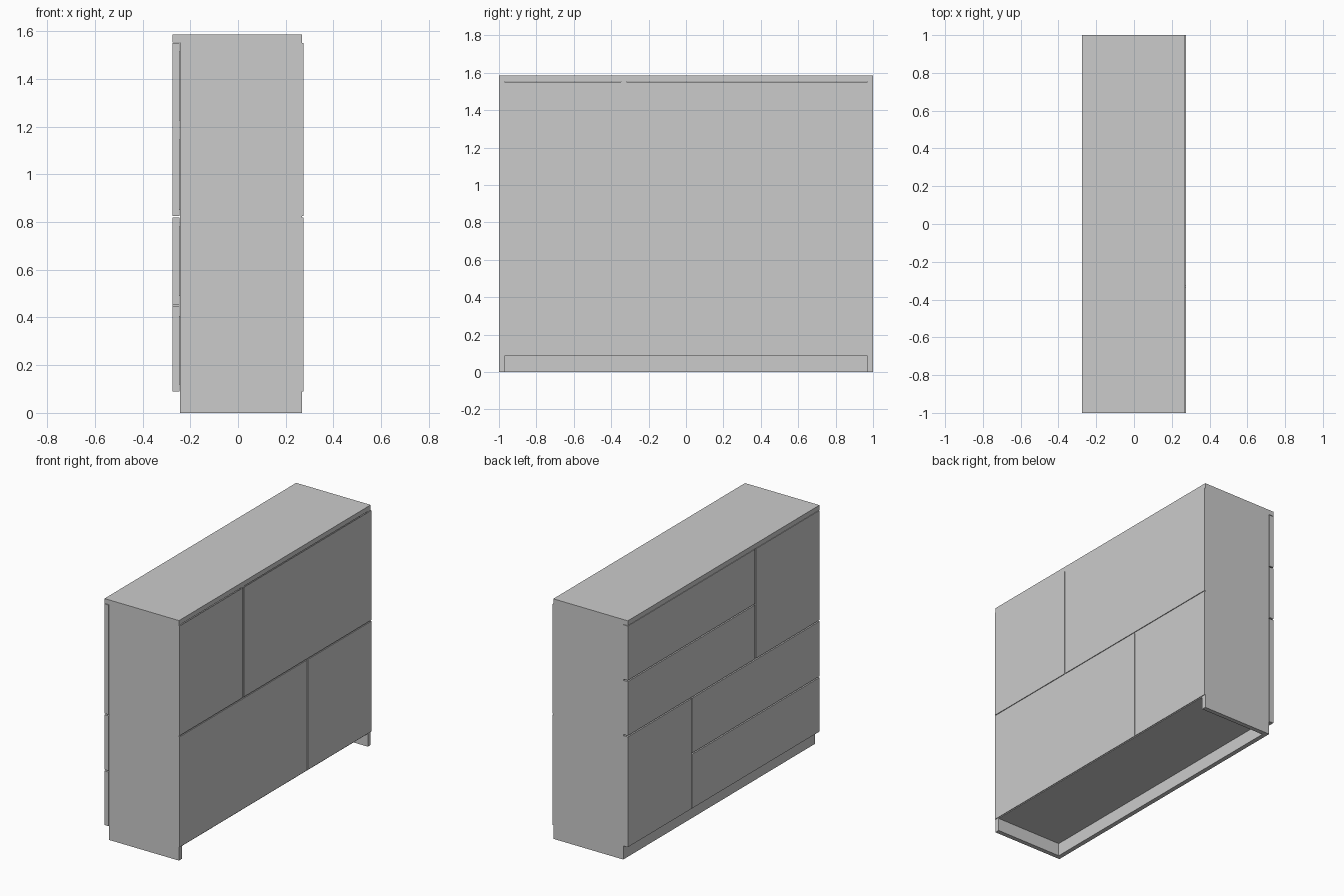
import bpy

if "Cube" in bpy.data.objects:
    bpy.data.objects.remove(bpy.data.objects["Cube"])

T = 0.03            # board thickness
XF, XB = -0.242, 0.269   # carcass front and rear planes
GAP = 0.004         # half of the reveal between fronts


def box(name, x, y, z):
    """Board spanning the given (min, max) ranges."""
    bpy.ops.mesh.primitive_cube_add(size=1)
    ob = bpy.context.object
    ob.name = name
    ob.location = [(a + b) / 2 for a, b in (x, y, z)]
    ob.scale = [b - a for a, b in (x, y, z)]
    bpy.ops.object.transform_apply(location=True, rotation=True, scale=True)
    return ob


def drawer_box(name, y, z):
    """Open drawer body sitting behind a drawer front."""
    t, x0, x1 = 0.015, -0.245, 0.22
    for i, s in enumerate((y[0], y[1] - t)):
        box(f"{name}_side_{i}", (x0, x1), (s, s + t), z)
    box(f"{name}_rear", (x1 - t, x1), (y[0] + t, y[1] - t), z)
    box(f"{name}_base", (x0, x1 - t), (y[0] + t, y[1] - t), (z[0] + 0.01, z[0] + 0.02))


# Carcass: top, two sides running to the floor, bottom, middle shelf
box("top_board", (-0.275, XB), (-1, 1), (1.553, 1.585))
for name, y in (("side_a", -1), ("side_b", 1 - T)):
    box(name, (XF, XB), (y, y + T), (0, 1.553))
inner = (-1 + T, 1 - T)
box("bottom_board", (XF, XB), inner, (0.085, 0.113))
box("middle_shelf", (XF, XB), inner, (0.805, 0.837))
box("plinth", (XF, XF + T), inner, (0, 0.085))

# Staggered upright dividers
box("lower_divider", (XF, XB), (0.333 - T / 2, 0.333 + T / 2), (0.113, 0.805))
box("upper_divider", (XF, XB), (-0.333 - T / 2, -0.333 + T / 2), (0.837, 1.553))

# Rows: z range, split position, drawer split height, side of drawers, drawer heights
rows = [
    ("lower", (0.09, 0.818), 0.333, 0.451, -1, ((0.12, 0.405), (0.49, 0.78))),
    ("upper", (0.826, 1.55), -0.333, 1.187, 1, ((0.85, 1.145), (1.225, 1.515))),
]
for row, z, split, mid, side, heights in rows:
    left, right = (-1, split - GAP), (split + GAP, 1)
    drawers, door = (left, right) if side < 0 else (right, left)
    # Door and drawer fronts
    box(f"{row}_door", (-0.275, -0.245), door, z)
    fronts = ((z[0], mid - GAP), (mid + GAP, z[1]))
    for i, (fz, hz) in enumerate(zip(fronts, heights)):
        box(f"{row}_drawer_front_{i}", (-0.275, -0.245), drawers, fz)
        drawer_box(f"{row}_drawer_{i}", (drawers[0] + 0.045, drawers[1] - 0.045), hz)
    # Rear panels
    for i, y in enumerate((left, right)):
        box(f"{row}_rear_panel_{i}", (XB, 0.274), y, z)
